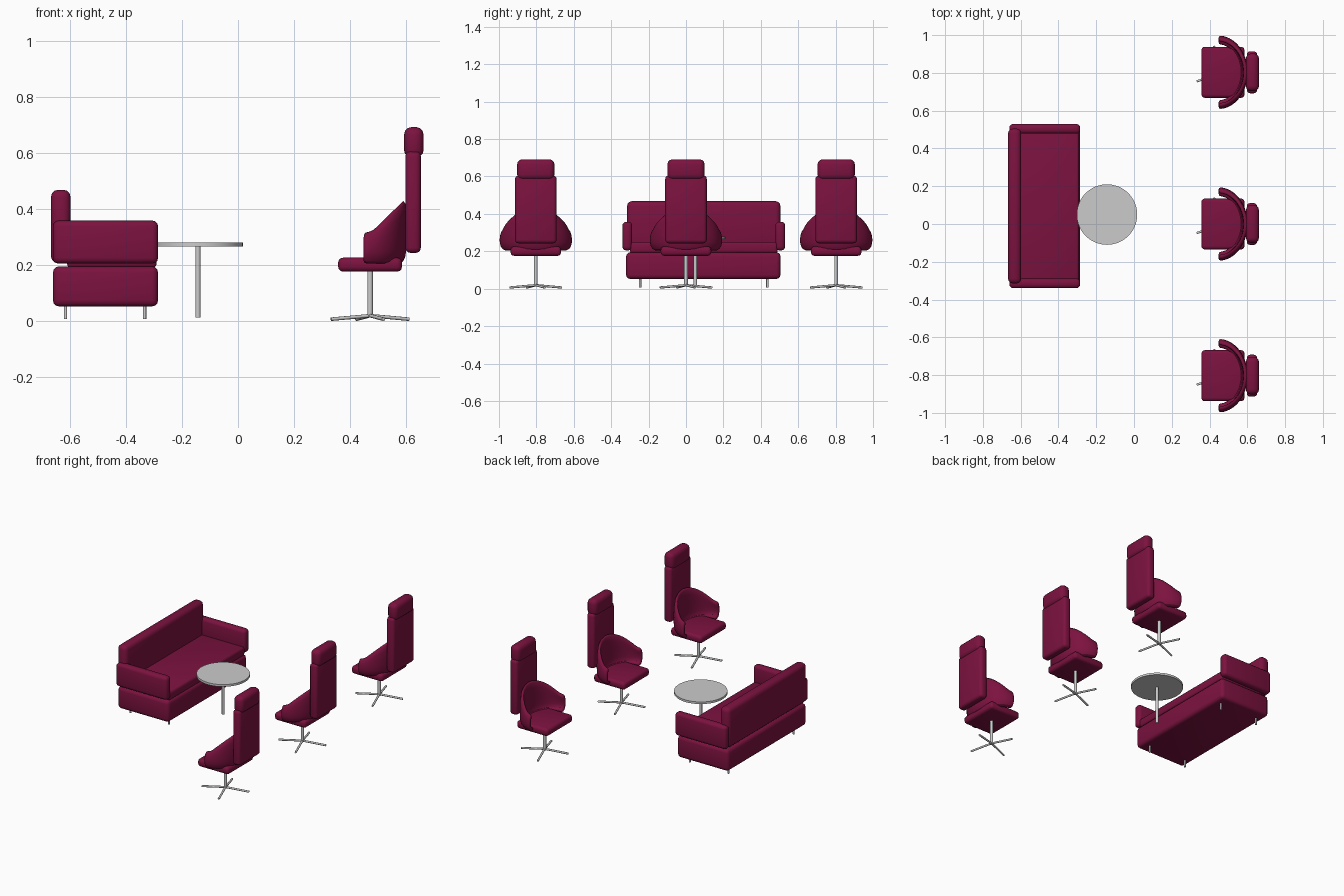
import bpy, bmesh, math
from mathutils import Vector

if "Cube" in bpy.data.objects:
    bpy.data.objects.remove(bpy.data.objects["Cube"])

fabric = bpy.data.materials.new("burgundy_fabric")
fabric.diffuse_color = (0.2, 0.006, 0.05, 1)
fabric.use_nodes = True
fabric.node_tree.nodes["Principled BSDF"].inputs["Base Color"].default_value = fabric.diffuse_color


def add_object(name, bm, mat=None):
    bmesh.ops.recalc_face_normals(bm, faces=bm.faces)
    for f in bm.faces:
        f.smooth = True
    me = bpy.data.meshes.new(name)
    bm.to_mesh(me)
    bm.free()
    me.set_sharp_from_angle(angle=math.radians(40))
    if mat:
        me.materials.append(mat)
    ob = bpy.data.objects.new(name, me)
    bpy.context.collection.objects.link(ob)
    return ob


def cushion(name, x, y, z, r):
    """Rounded upholstered block given by its (min, max) ranges."""
    bm = bmesh.new()
    bmesh.ops.create_cube(bm, size=1)
    for v in bm.verts:
        v.co = [(a + b) / 2 + c * (b - a) for (a, b), c in zip((x, y, z), v.co)]
    bmesh.ops.bevel(bm, geom=bm.edges[:], offset=r, segments=3, profile=0.5, affect='EDGES')
    return add_object(name, bm, fabric)


def rod(name, p, q, r, sides=16):
    """Cylinder running from p to q."""
    p, q = Vector(p), Vector(q)
    bm = bmesh.new()
    bmesh.ops.create_cone(bm, cap_ends=True, segments=sides, radius1=r, radius2=r,
                          depth=(q - p).length)
    rot = Vector((0, 0, 1)).rotation_difference(q - p).to_matrix()
    for v in bm.verts:
        v.co = rot @ v.co + (p + q) / 2
    return add_object(name, bm)


def tub_shell(name, cy, n=24):
    """Curved arm-and-back shell: rows from floor to rim, swept round a half ellipse."""
    bm = bmesh.new()
    rows = []
    for i in range(n + 1):
        t = math.pi * i / n
        s, c = math.sin(t), math.cos(t)
        top = 0.318 + 0.115 * max(0, s - 0.2) / 0.8
        section = [(0.80, 0.213), (0.95, 0.217), (1.0, 0.245),
                   (0.99, 0.245 + 0.5 * (top - 0.245)), (0.92, top)]
        rows.append([bm.verts.new((0.447 + 0.143 * s * (k if j < 2 else 1), cy + 0.184 * c * k, z))
                     for j, (k, z) in enumerate(section)])
    for a, b in zip(rows, rows[1:]):
        for j in range(len(a) - 1):
            bm.faces.new((a[j], a[j + 1], b[j + 1], b[j]))
    ob = add_object(name, bm, fabric)
    sol = ob.modifiers.new("thickness", 'SOLIDIFY')
    sol.thickness, sol.offset = 0.025, 0
    sub = ob.modifiers.new("smooth", 'SUBSURF')
    sub.levels = sub.render_levels = 1
    return ob


# Sofa
cushion("sofa_base", (-0.66, -0.285), (-0.32, 0.505), (0.052, 0.195), 0.022)
cushion("sofa_seat", (-0.61, -0.29), (-0.30, 0.49), (0.19, 0.25), 0.015)
cushion("sofa_back", (-0.667, -0.597), (-0.315, 0.505), (0.205, 0.468), 0.026)
for side, y0 in (("right", -0.34), ("left", 0.478)):
    cushion(f"sofa_arm_{side}", (-0.66, -0.285), (y0, y0 + 0.052), (0.205, 0.358), 0.02)
for x in (-0.615, -0.333):
    for y in (-0.245, 0.435):
        rod("sofa_leg", (x, y, 0.007), (x, y, 0.06), 0.006, 12)

# Round table
rod("table_top", (-0.143, 0.05, 0.266), (-0.143, 0.05, 0.28), 0.16, 64)
rod("table_stem", (-0.143, 0.05, 0.012), (-0.143, 0.05, 0.27), 0.009)

# Three swivel chairs
for i, cy in enumerate((-0.803, 0.0, 0.803), 1):
    cushion(f"chair_{i}_seat", (0.357, 0.585), (cy - 0.135, cy + 0.135), (0.176, 0.226), 0.018)
    tub_shell(f"chair_{i}_shell", cy)
    cushion(f"chair_{i}_back", (0.597, 0.652), (cy - 0.111, cy + 0.111), (0.243, 0.605), 0.018)
    cushion(f"chair_{i}_headrest", (0.592, 0.662), (cy - 0.1, cy + 0.1), (0.582, 0.692), 0.028)
    rod(f"chair_{i}_column", (0.471, cy, 0.012), (0.471, cy, 0.18), 0.010)
    # four-spoke foot
    for k in range(4):
        a = math.radians(19) + k * math.pi / 2
        rod(f"chair_{i}_foot", (0.471, cy, 0.019),
            (0.471 + 0.147 * math.cos(a), cy + 0.147 * math.sin(a), 0.0065), 0.0063, 10)
